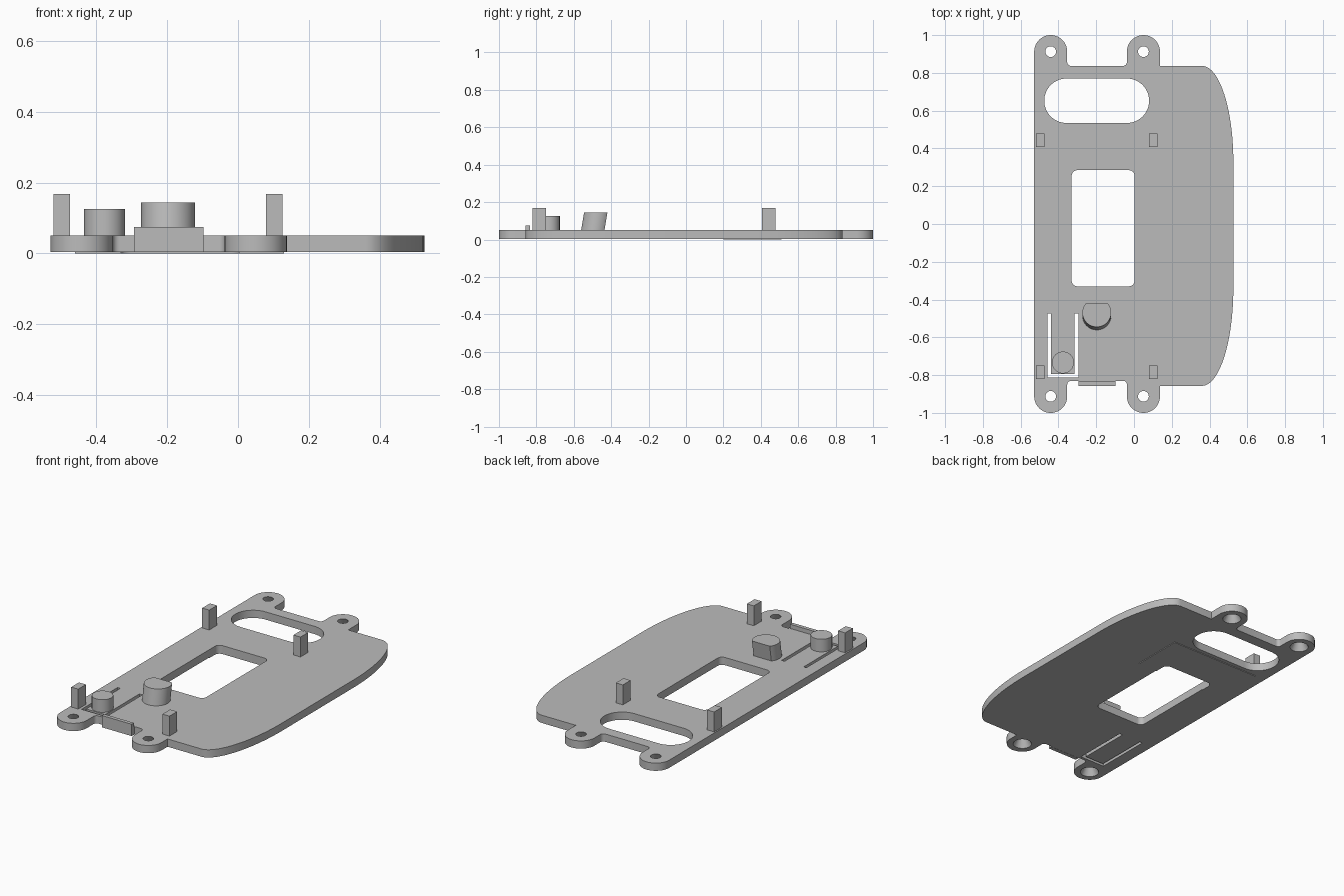
import bpy, bmesh
from math import sin, cos, radians

cube = bpy.data.objects.get("Cube")
if cube:
    bpy.data.objects.remove(cube, do_unlink=True)

grey = bpy.data.materials.new("plain grey")
grey.use_nodes = True
COLOUR = (0.5, 0.5, 0.5, 1)
grey.diffuse_color = COLOUR
grey.node_tree.nodes["Principled BSDF"].inputs["Base Color"].default_value = COLOUR

BASE, TOP = 0.004, 0.05
FOOT_X, FOOT_Y, FOOT_R = (-0.441, 0.05), 0.9125, 0.0875


def arc(cx, cy, rx, ry, a0, a1, n=12):
    angles = [radians(a0 + (a1 - a0) * i / n) for i in range(n + 1)]
    return [(cx + rx * cos(a), cy + ry * sin(a)) for a in angles]


def rounded(x0, x1, y0, y1, r, n=8):
    return (arc(x1 - r, y0 + r, r, r, -90, 0, n) + arc(x1 - r, y1 - r, r, r, 0, 90, n)
            + arc(x0 + r, y1 - r, r, r, 90, 180, n) + arc(x0 + r, y0 + r, r, r, 180, 270, n))


def rect(x0, x1, y0, y1):
    return [(x0, y0), (x1, y0), (x1, y1), (x0, y1)]


def prism(name, outline, z0, z1, top_outline=None):
    """Closed solid between a bottom outline and a matching top outline."""
    bm = bmesh.new()
    low = [bm.verts.new((x, y, z0)) for x, y in outline]
    high = [bm.verts.new((x, y, z1)) for x, y in top_outline or outline]
    bm.faces.new(low[::-1])
    bm.faces.new(high)
    for i in range(len(low)):
        j = (i + 1) % len(low)
        bm.faces.new((low[i], low[j], high[j], high[i]))
    bmesh.ops.remove_doubles(bm, verts=bm.verts, dist=0.0002)
    bmesh.ops.recalc_face_normals(bm, faces=bm.faces)
    mesh = bpy.data.meshes.new(name)
    bm.to_mesh(mesh)
    bm.free()
    mesh.materials.append(grey)
    obj = bpy.data.objects.new(name, mesh)
    bpy.context.collection.objects.link(obj)
    return obj


def cut(obj, cutters):
    for cutter in cutters:
        cutter.hide_render = True
        mod = obj.modifiers.new("cut", "BOOLEAN")
        mod.operation, mod.solver, mod.object = "DIFFERENCE", "EXACT", cutter
    graph = bpy.context.evaluated_depsgraph_get()
    mesh = bpy.data.meshes.new_from_object(obj.evaluated_get(graph))
    obj.modifiers.clear()
    obj.data = mesh
    for cutter in cutters:
        bpy.data.objects.remove(cutter, do_unlink=True)


# Plate outline: four round feet, filleted ends and a bulging long side
left, right = FOOT_X
f = 0.02
in0, in1 = left + FOOT_R + f, right - FOOT_R - f
outline = arc(left, -FOOT_Y, FOOT_R, FOOT_R, 180, 360, 24)
outline += arc(in0, -0.83 - f, f, f, 180, 90, 5) + arc(in1, -0.83 - f, f, f, 90, 0, 5)
outline += arc(right, -FOOT_Y, FOOT_R, FOOT_R, 180, 360, 24) + [(right + FOOT_R, -0.857)]
outline += arc(0.36, -0.34, 0.166, 0.517, -90, 0, 20) + arc(0.36, 0.33, 0.166, 0.507, 0, 90, 20)
outline += [(right + FOOT_R, 0.837)] + arc(right, FOOT_Y, FOOT_R, FOOT_R, 0, 180, 24)
outline += arc(in1, 0.837 + f, f, f, 0, -90, 5) + arc(in0, 0.837 + f, f, f, -90, -180, 5)
outline += arc(left, FOOT_Y, FOOT_R, FOOT_R, 0, 180, 24)
plate = prism("base_plate", outline, BASE, TOP)

# Openings: display window, long slot, U-shaped gap round the spring tongue
window = rounded(-0.33, 0.003, -0.33, 0.285, 0.03)
gap = [(-0.458, -0.475), (-0.458, -0.813), (-0.295, -0.813), (-0.295, -0.475),
       (-0.315, -0.475), (-0.315, -0.795), (-0.44, -0.795), (-0.44, -0.475)]
cutters = [prism("cutter", shape, -0.1, 0.2)
           for shape in (window, rounded(-0.475, 0.08, 0.535, 0.77, 0.117, 14), gap)]

# Screw holes, countersunk from below
for x in FOOT_X:
    for y in (-FOOT_Y, FOOT_Y):
        wide = arc(x, y, 0.054, 0.054, 0, 345, 23)
        narrow = arc(x, y, 0.026, 0.026, 0, 345, 23)
        cutters.append(prism("cutter", wide, BASE - 0.005, TOP + 0.005, narrow))
cut(plate, cutters)

# Thin pad under the end of the window
pad = prism("under_pad", rect(-0.46, 0.13, 0.2, 0.51), 0, BASE + 0.001)
cut(pad, [prism("cutter", window, -0.1, 0.2)])

# Four square locating pegs
for side, x in (("right", -0.497), ("left", 0.102)):
    for end, y in (("front", -0.785), ("back", 0.443)):
        prism(f"{end}_{side}_peg", rect(x - 0.023, x + 0.023, y - 0.036, y + 0.036),
              TOP - 0.01, 0.168)

# Round button on the tongue, leaning flat-backed button, front tab
button = prism("round_button", arc(-0.376, -0.733, 0.058, 0.058, 0, 352.5, 47), TOP - 0.01, 0.125)
d_top = arc(-0.197, -0.469, 0.076, 0.076, 140, 400, 40)
d_base = [(x, y - 0.016) for x, y in d_top]
lean = prism("flat_backed_button", d_base, TOP - 0.002, 0.144, d_top)
prism("front_tab", rect(-0.294, -0.098, -0.857, -0.835), BASE, 0.074)
prism("tab_root", rect(-0.294, -0.098, -0.84, -0.82), BASE + 0.001, TOP - 0.001)

# Smooth the curved walls, keep the edges sharp
bpy.ops.object.select_all(action="DESELECT")
for obj in (plate, button, lean):
    obj.select_set(True)
bpy.context.view_layer.objects.active = plate
bpy.ops.object.shade_smooth_by_angle(angle=radians(30))
